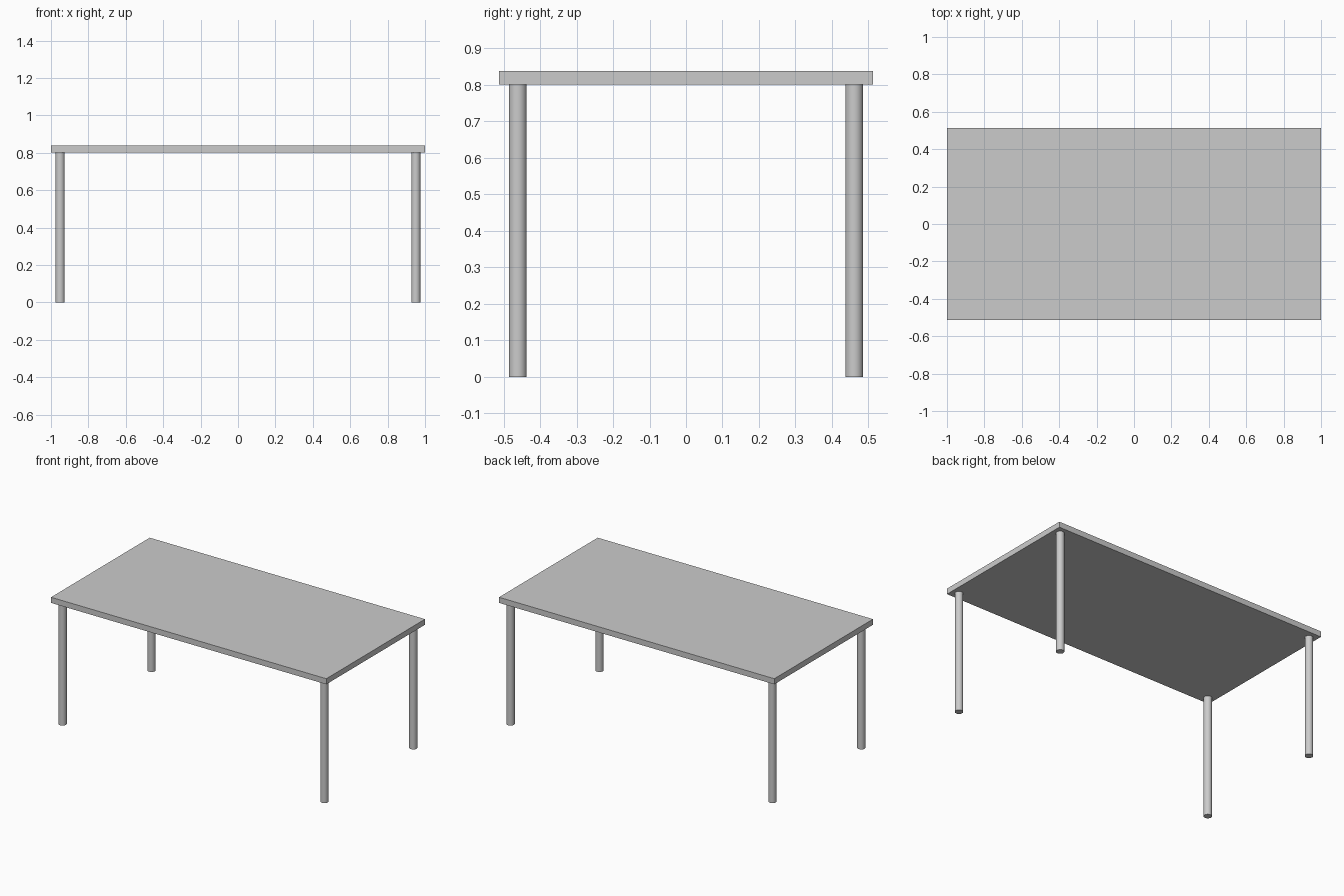
import bpy

if "Cube" in bpy.data.objects:
    bpy.data.objects.remove(bpy.data.objects["Cube"])

LEG_X, LEG_Y, LEG_R, LEG_H = 0.951, 0.461, 0.0245, 0.801
TOP_SIZE = (2.0, 1.024, 0.037)

# Tabletop slab
bpy.ops.mesh.primitive_cube_add(size=1, location=(0, 0, LEG_H + TOP_SIZE[2] / 2))
top = bpy.context.object
top.name = "tabletop"
top.scale = TOP_SIZE
bpy.ops.object.transform_apply(location=False, rotation=False, scale=True)


# Round leg with smooth sides and sharp rims
def add_leg(name, x, y):
    bpy.ops.mesh.primitive_cylinder_add(vertices=32, radius=LEG_R, depth=LEG_H,
                                        location=(x, y, LEG_H / 2))
    bpy.context.object.name = name
    bpy.ops.object.shade_smooth_by_angle()


# One leg in each corner
for side, sx in (("left", -1), ("right", 1)):
    for end, sy in (("front", -1), ("back", 1)):
        add_leg(f"{end}_{side}_leg", sx * LEG_X, sy * LEG_Y)
